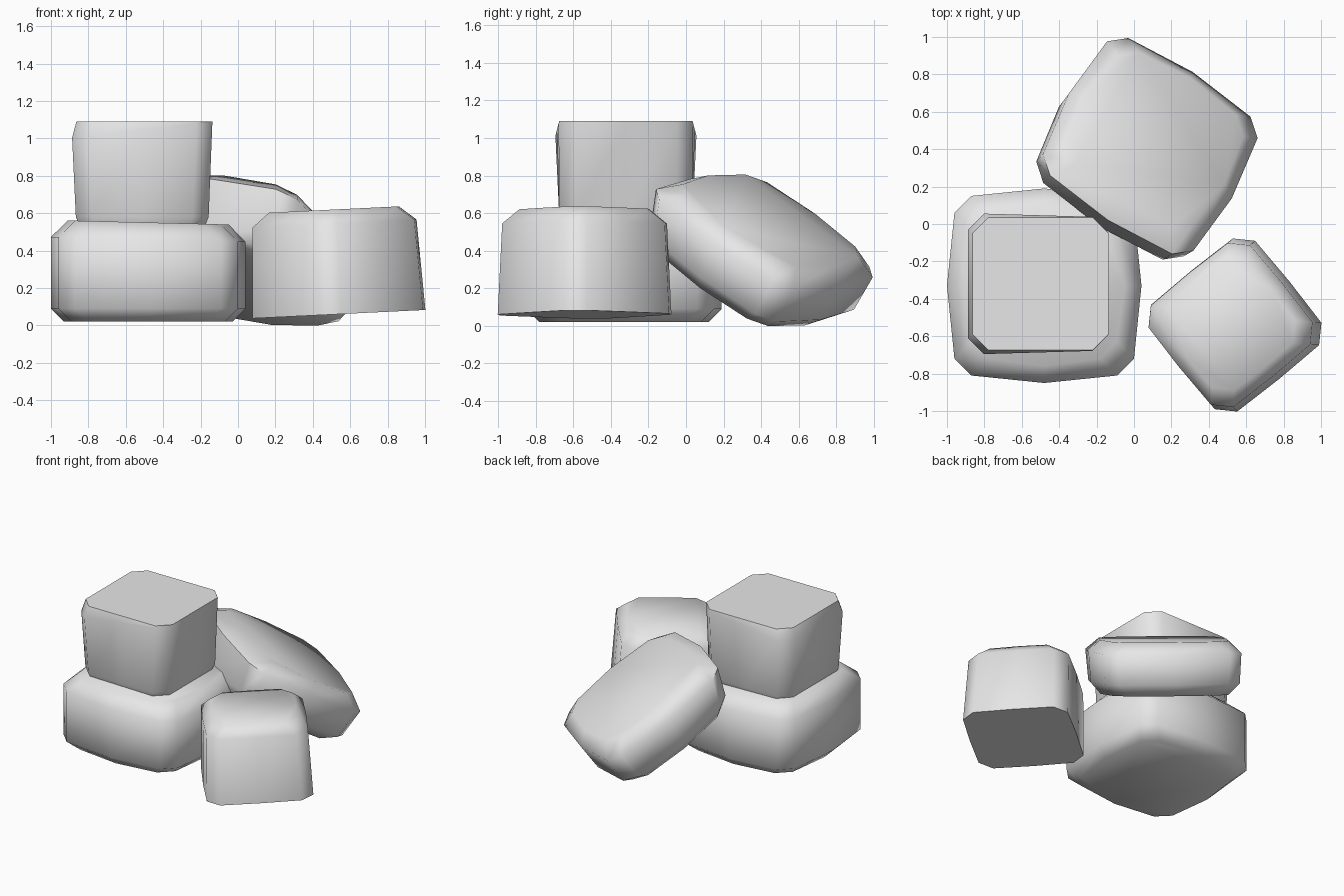
import bpy
import bmesh
import math
from mathutils import Matrix, Vector

cube = bpy.data.objects.get("Cube")
if cube:
    bpy.data.objects.remove(cube, do_unlink=True)

# Single stone colour
stone = bpy.data.materials.new("stone_grey")
stone.use_nodes = True
stone.diffuse_color = (0.8, 0.8, 0.8, 1)
stone.node_tree.nodes["Principled BSDF"].inputs["Base Color"].default_value = (0.8, 0.8, 0.8, 1)


def outline(hx, hy, cut, bulge):
    """Rectangle with chamfered corners and slightly bulging sides."""
    pts = []
    for sx, sy in ((1, 1), (-1, 1), (-1, -1), (1, -1)):
        a = (sx * hx, sy * (hy - cut))
        b = (sx * (hx - cut), sy * hy)
        if sx * sy > 0:
            pts += [a, b, (0, sy * (hy + bulge))]
        else:
            pts += [b, a, (sx * (hx + bulge), 0)]
    return pts


def make_stone(name, rings, cut, bulge, matrix):
    """Loft stacked outlines into one closed block."""
    bm = bmesh.new()
    loops = []
    for r in rings:
        hx, hy = r["half"]
        cx, cy = r.get("centre", (0, 0))
        loop = []
        for x, y in outline(hx, hy, cut, bulge):
            z = r["z"] + r.get("tilt", 0) * x
            y *= 1 - r.get("taper", 0) * x / hx
            loop.append(bm.verts.new((x + cx, y + cy, z)))
        loops.append(loop)
    for low, high in zip(loops, loops[1:]):
        n = len(low)
        for i in range(n):
            j = (i + 1) % n
            bm.faces.new((low[i], low[j], high[j], high[i]))
    bm.faces.new(loops[0][::-1])
    bm.faces.new(loops[-1])
    bm.transform(matrix)
    bmesh.ops.recalc_face_normals(bm, faces=bm.faces)
    mesh = bpy.data.meshes.new(name)
    bm.to_mesh(mesh)
    bm.free()
    mesh.materials.append(stone)
    obj = bpy.data.objects.new(name, mesh)
    bpy.context.collection.objects.link(obj)
    bpy.ops.object.select_all(action="DESELECT")
    obj.select_set(True)
    bpy.context.view_layer.objects.active = obj
    bpy.ops.object.shade_smooth_by_angle(angle=math.radians(56))
    return obj


# Wide flat stone at the bottom
make_stone("base_stone", [
    dict(z=0.02, half=(0.41, 0.41)),
    dict(z=0.09, half=(0.48, 0.48)),
    dict(z=0.46, half=(0.48, 0.48), tilt=-0.025),
    dict(z=0.55, half=(0.39, 0.39), tilt=-0.025),
], 0.09, 0.04, Matrix.Translation((-0.48, -0.33, 0)))

# Block resting on it, with a flat sliced top
make_stone("top_stone", [
    dict(z=0.53, half=(0.335, 0.335)),
    dict(z=0.58, half=(0.355, 0.355)),
    dict(z=1.045, half=(0.375, 0.367), tilt=0.112, taper=0.03),
    dict(z=1.09, half=(0.364, 0.355), centre=(0.012, 0)),
], 0.085, 0, Matrix.Translation((-0.512, -0.32, 0)))

# Small turned block with a flat sliced underside
make_stone("small_stone", [
    dict(z=0, half=(0.367, 0.367)),
    dict(z=0.485, half=(0.35, 0.35)),
    dict(z=0.56, half=(0.285, 0.285)),
], 0.085, 0.006,
    Matrix.Translation((0.54, -0.54, 0.06))
    @ Matrix.Rotation(math.radians(-2.8), 4, "Y")
    @ Matrix.Rotation(math.radians(39), 4, "Z"))

# Thick slab leaning against the pile, placed by its top face axes
across = Vector((0.838, -0.539, -0.084)).normalized()
normal = across.cross(Vector((0.43, 0.728, -0.537))).normalized()
down = normal.cross(across)
frame = Matrix((across, down, normal)).transposed().to_4x4()
make_stone("leaning_stone", [
    dict(z=-0.37, half=(0.40, 0.40), centre=(0, 0.02)),
    dict(z=-0.29, half=(0.47, 0.46), centre=(0, 0.03)),
    dict(z=-0.08, half=(0.48, 0.50)),
    dict(z=0, half=(0.40, 0.41)),
], 0.09, 0.04, Matrix.Translation((0.115, 0.45, 0.56)) @ frame)
